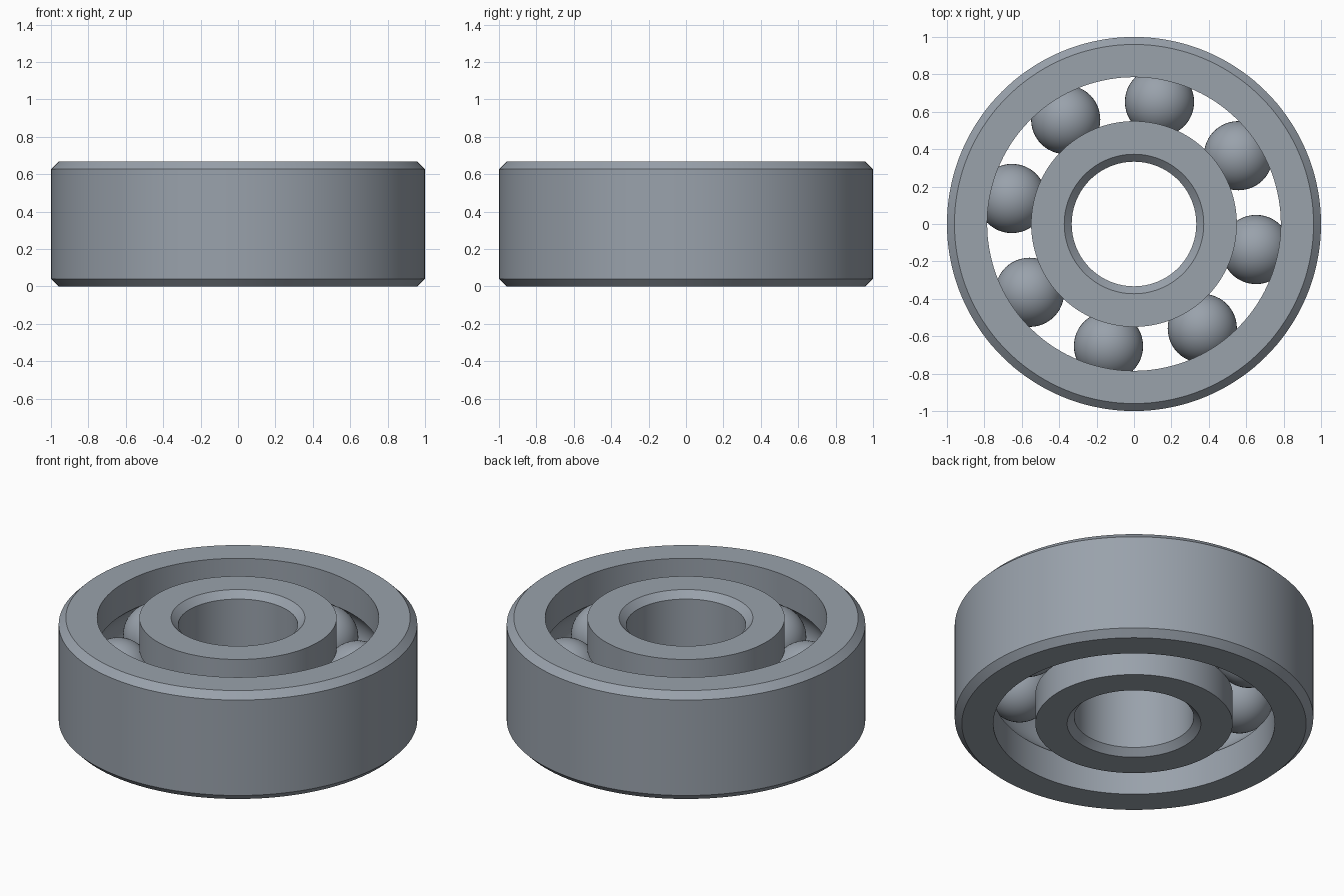
import bpy, bmesh
from math import sin, cos, pi, radians, asin

cube = bpy.data.objects.get("Cube")
if cube:
    bpy.data.objects.remove(cube, do_unlink=True)

HEIGHT = 0.667
MID = HEIGHT / 2
CHAMFER = 0.04
BORE, INNER_LAND, OUTER_LAND, RIM = 0.333, 0.55, 0.785, 1.0
PITCH, BALL_R, BALLS = 0.667, 0.185, 8
START = radians(33.2)
SEGMENTS = 144

steel = bpy.data.materials.new("steel_grey")
steel.use_nodes = True
colour = (0.32, 0.36, 0.41, 1)
steel.diffuse_color = colour
steel.node_tree.nodes["Principled BSDF"].inputs["Base Color"].default_value = colour


def finish(name, bm):
    """Turn a bmesh into a smooth steel object with sharp edges kept."""
    bmesh.ops.recalc_face_normals(bm, faces=bm.faces)
    mesh = bpy.data.meshes.new(name)
    bm.to_mesh(mesh)
    bm.free()
    mesh.materials.append(steel)
    obj = bpy.data.objects.new(name, mesh)
    bpy.context.collection.objects.link(obj)
    bpy.ops.object.select_all(action="DESELECT")
    obj.select_set(True)
    bpy.context.view_layer.objects.active = obj
    bpy.ops.object.shade_smooth_by_angle(angle=radians(25))
    return obj


def race(name, plain, land):
    """Lathe a ring with a chamfered plain side and a ball groove in its land."""
    side = 1 if land > PITCH else -1
    inset = plain - side * CHAMFER
    profile = [(land, 0), (inset, 0), (plain, CHAMFER),
               (plain, HEIGHT - CHAMFER), (inset, HEIGHT), (land, HEIGHT)]
    half = pi / 2 - asin(abs(land - PITCH) / BALL_R)
    steps = 16
    for i in range(steps + 1):
        a = half - 2 * half * i / steps
        profile.append((PITCH + side * BALL_R * cos(a), MID + BALL_R * sin(a)))

    bm = bmesh.new()
    rings = []
    for s in range(SEGMENTS):
        t = 2 * pi * s / SEGMENTS
        rings.append([bm.verts.new((r * cos(t), r * sin(t), z)) for r, z in profile])
    n = len(profile)
    for s in range(SEGMENTS):
        a, b = rings[s], rings[(s + 1) % SEGMENTS]
        for i in range(n):
            j = (i + 1) % n
            bm.faces.new((a[i], b[i], b[j], a[j]))
    return finish(name, bm)


# Inner and outer rings
race("outer_race", RIM, OUTER_LAND)
race("inner_race", BORE, INNER_LAND)

# Rolling balls between the rings
for k in range(BALLS):
    bm = bmesh.new()
    bmesh.ops.create_uvsphere(bm, u_segments=48, v_segments=24, radius=BALL_R)
    ball = finish(f"ball_{k + 1}", bm)
    t = START + 2 * pi * k / BALLS
    ball.location = (PITCH * cos(t), PITCH * sin(t), MID)
